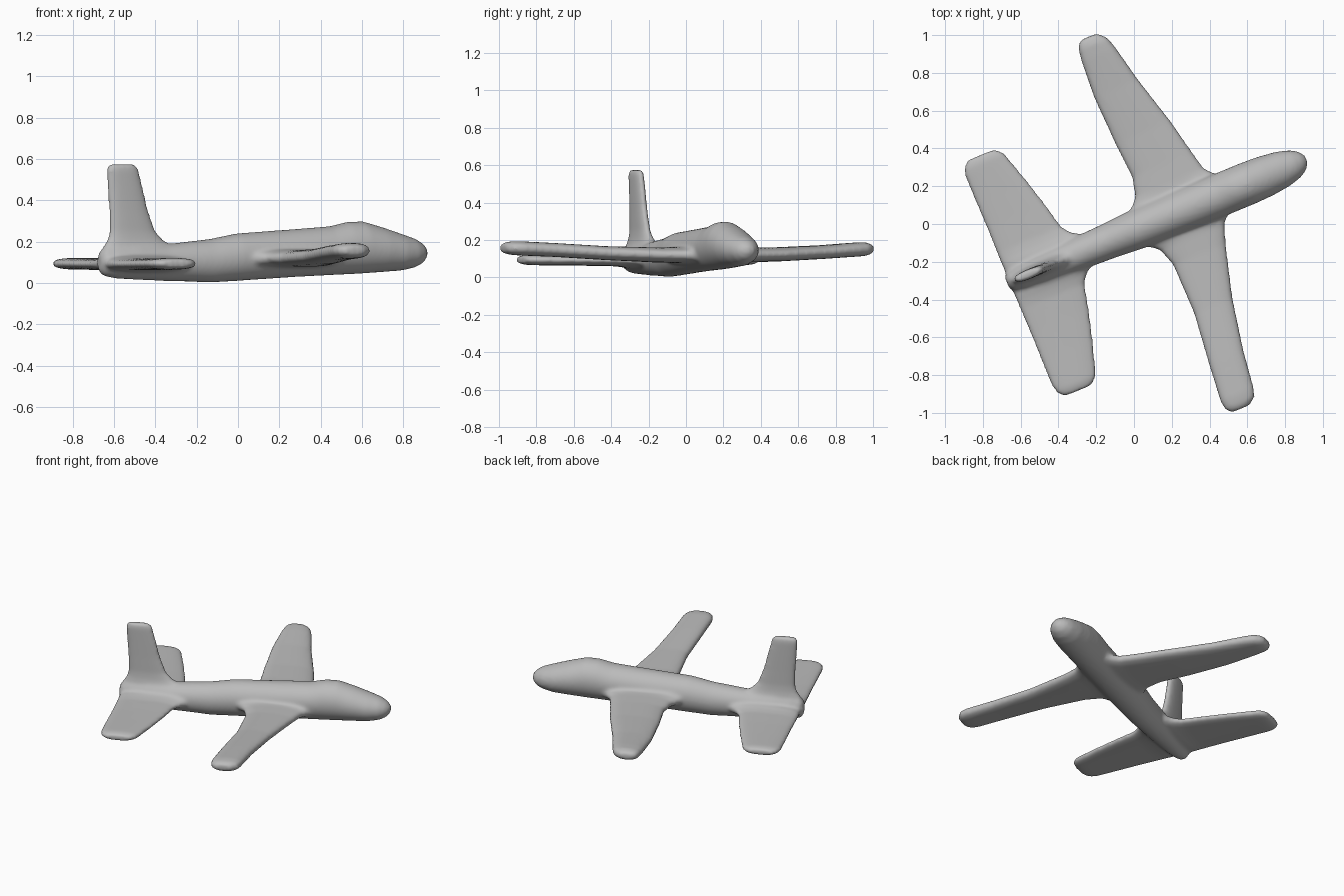
import bpy, bmesh, math
from mathutils import Vector, Matrix

cube = bpy.data.objects.get("Cube")
if cube:
    bpy.data.objects.remove(cube, do_unlink=True)

HEADING = Matrix.Rotation(math.radians(22.5), 4, 'Z')   # nose points along +x, then turned

grey = bpy.data.materials.new("plain grey")
grey.use_nodes = True
COLOUR = (0.5, 0.5, 0.5, 1)
grey.diffuse_color = COLOUR
grey.node_tree.nodes["Principled BSDF"].inputs["Base Color"].default_value = COLOUR

bm = bmesh.new()


def loft(sections, power=1.0, n=32):
    """Skin a closed solid over rings given as (centre, half axis a, half axis b)."""
    rings = []
    for c, a, b in sections:
        ring = []
        for i in range(n):
            t = 2 * math.pi * i / n
            ca, sb = math.cos(t), math.sin(t)
            p = (Vector(c) + Vector(a) * math.copysign(abs(ca) ** power, ca)
                 + Vector(b) * math.copysign(abs(sb) ** power, sb))
            ring.append(bm.verts.new(p))
        rings.append(ring)
    faces = [bm.faces.new(rings[0]), bm.faces.new(rings[-1][::-1])]
    for r, s in zip(rings, rings[1:]):
        for i in range(n):
            j = (i + 1) % n
            faces.append(bm.faces.new((r[i], s[i], s[j], r[j])))
    bmesh.ops.recalc_face_normals(bm, faces=faces)


def panel(stations):
    """Flat lifting surface: (span position, leading x, trailing x, z, half thickness)."""
    loft([((((le + te) / 2), y, z), ((le - te) / 2, 0, 0), (0, 0, h))
          for y, le, te, z, h in stations], 0.8)


# Fuselage: x, bottom z, top z, half width
body = [(-0.74, 0.06, 0.14, 0.03), (-0.72, 0.035, 0.17, 0.05), (-0.66, 0.022, 0.185, 0.065),
        (-0.55, 0.016, 0.19, 0.078), (-0.40, 0.01, 0.187, 0.085), (-0.28, 0.007, 0.2, 0.09),
        (-0.16, 0.002, 0.213, 0.095), (-0.02, 0.01, 0.24, 0.105), (0.3, 0.03, 0.262, 0.112),
        (0.47, 0.038, 0.275, 0.114), (0.56, 0.042, 0.296, 0.114), (0.64, 0.046, 0.298, 0.114),
        (0.74, 0.053, 0.27, 0.11), (0.84, 0.06, 0.238, 0.098), (0.91, 0.075, 0.215, 0.078),
        (0.95, 0.095, 0.192, 0.054), (0.974, 0.125, 0.165, 0.022)]
loft([((x, -0.032, (b + t) / 2), (0, w, 0), (0, 0, (t - b) / 2)) for x, b, t, w in body])

# Wings, each with a flared root and rounded tip
left_wing = [(-0.03, 0.54, -0.02, 0.125, 0.06), (0.065, 0.535, -0.01, 0.125, 0.052),
             (0.09, 0.49, 0.025, 0.12, 0.045), (0.13, 0.455, 0.06, 0.12, 0.042),
             (0.235, 0.43, 0.085, 0.12, 0.04), (0.43, 0.388, 0.07, 0.123, 0.038),
             (0.7, 0.313, 0.06, 0.135, 0.037), (0.9, 0.268, 0.072, 0.148, 0.038),
             (0.96, 0.25, 0.08, 0.151, 0.037), (0.99, 0.225, 0.09, 0.152, 0.03),
             (1.008, 0.2, 0.115, 0.152, 0.02)]
right_wing = [(-0.03, 0.54, -0.02, 0.125, 0.06), (-0.125, 0.53, -0.015, 0.125, 0.052),
              (-0.145, 0.48, 0.03, 0.12, 0.045), (-0.18, 0.445, 0.075, 0.12, 0.042),
              (-0.28, 0.41, 0.108, 0.12, 0.04), (-0.56, 0.333, 0.112, 0.13, 0.037),
              (-0.84, 0.28, 0.082, 0.147, 0.037), (-1.045, 0.254, 0.063, 0.156, 0.038),
              (-1.09, 0.24, 0.07, 0.157, 0.034), (-1.12, 0.2, 0.095, 0.157, 0.022)]
panel(left_wing)
panel(right_wing)

# Tailplane, the same on both sides
tail_half = [(0, -0.27, -0.73, 0.093, 0.045), (0.09, -0.285, -0.73, 0.093, 0.042),
             (0.115, -0.325, -0.73, 0.092, 0.036), (0.16, -0.36, -0.73, 0.091, 0.031),
             (0.3, -0.393, -0.728, 0.091, 0.029), (0.45, -0.434, -0.73, 0.092, 0.028),
             (0.6, -0.48, -0.73, 0.093, 0.028), (0.64, -0.495, -0.72, 0.094, 0.027),
             (0.675, -0.53, -0.69, 0.094, 0.018)]
for side in (1, -1):
    panel([(-0.027 + side * y, le, te, z, h) for y, le, te, z, h in tail_half])

# Fin: z, leading x, trailing x, half thickness
fin = [(0.08, -0.33, -0.73, 0.045), (0.18, -0.36, -0.715, 0.042), (0.21, -0.41, -0.695, 0.034),
       (0.25, -0.447, -0.686, 0.029), (0.35, -0.485, -0.688, 0.027), (0.45, -0.51, -0.694, 0.026),
       (0.54, -0.533, -0.702, 0.025), (0.56, -0.54, -0.7, 0.023), (0.574, -0.555, -0.685, 0.018)]
loft([(((le + te) / 2, -0.032, z), ((le - te) / 2, 0, 0), (0, h, 0)) for z, le, te, h in fin], 0.8)

bm.transform(HEADING)
mesh = bpy.data.meshes.new("airplane")
bm.to_mesh(mesh)
bm.free()
mesh.materials.append(grey)
mesh.shade_smooth()
plane = bpy.data.objects.new("airplane", mesh)
bpy.context.collection.objects.link(plane)

# Melt the parts into one soft moulded skin
remesh = plane.modifiers.new("fuse", 'REMESH')
remesh.mode = 'VOXEL'
remesh.voxel_size = 0.011
remesh.use_smooth_shade = True
soften = plane.modifiers.new("soften", 'SMOOTH')
soften.factor = 0.5
soften.iterations = 8
